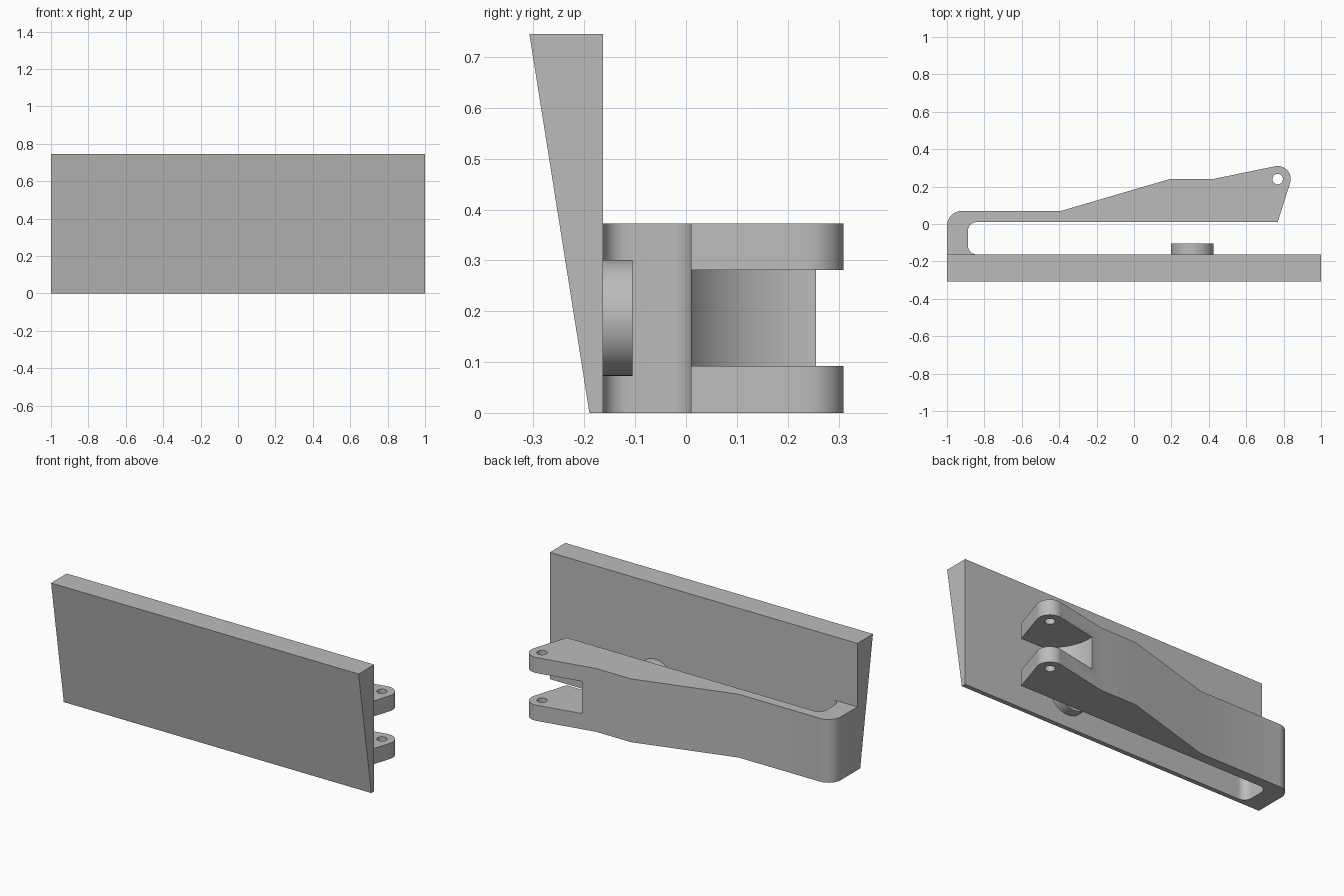
import bpy, bmesh, math
from mathutils import Matrix

if "Cube" in bpy.data.objects:
    bpy.data.objects.remove(bpy.data.objects["Cube"])

grey = bpy.data.materials.new("steel_grey")
grey.diffuse_color = (0.5, 0.5, 0.5, 1)
grey.use_nodes = True
grey.node_tree.nodes["Principled BSDF"].inputs["Base Color"].default_value = grey.diffuse_color

# Axis frames: profile (u, v) and extrusion direction w mapped to world
ALONG_X = Matrix(((0, 0, 1), (1, 0, 0), (0, 1, 0))).to_4x4()    # u=y, v=z, w=x
ALONG_Y = Matrix(((1, 0, 0), (0, 0, 1), (0, 1, 0))).to_4x4()    # u=x, v=z, w=y
ALONG_Z = Matrix.Identity(4)                                    # u=x, v=y, w=z


def arc(cx, cy, r, a0, a1, n=12):
    return [(cx + r * math.cos(math.radians(a0 + (a1 - a0) * i / n)),
             cy + r * math.sin(math.radians(a0 + (a1 - a0) * i / n))) for i in range(n + 1)]


def circle(cx, cy, r, n=48):
    return arc(cx, cy, r, 0, 360, n)[:-1]


def prism(name, profile, w0, w1, frame):
    bm = bmesh.new()
    face = bm.faces.new([bm.verts.new((u, v, w0)) for u, v in profile])
    ext = bmesh.ops.extrude_face_region(bm, geom=[face])["geom"]
    bmesh.ops.translate(bm, vec=(0, 0, w1 - w0),
                        verts=[g for g in ext if isinstance(g, bmesh.types.BMVert)])
    bm.transform(frame)
    bmesh.ops.recalc_face_normals(bm, faces=bm.faces)
    mesh = bpy.data.meshes.new(name)
    bm.to_mesh(mesh)
    bm.free()
    obj = bpy.data.objects.new(name, mesh)
    mesh.materials.append(grey)
    bpy.context.collection.objects.link(obj)
    return obj


def activate(obj):
    bpy.ops.object.select_all(action="DESELECT")
    obj.select_set(True)
    bpy.context.view_layer.objects.active = obj


def cut(obj, cutter):
    cutter.hide_render = True
    mod = obj.modifiers.new("cut", "BOOLEAN")
    mod.operation, mod.solver, mod.object = "DIFFERENCE", "EXACT", cutter
    activate(obj)
    bpy.ops.object.modifier_apply(modifier=mod.name)
    bpy.data.objects.remove(cutter)


# Tapered mounting plate with two upright slots
BACK = -0.163
plate = prism("mounting_plate", [(-0.19, 0), (BACK, 0), (BACK, 0.745), (-0.308, 0.745)],
              -1, 1, ALONG_X)
for side in (-1, 1):
    x = side * 0.7
    slot = arc(x, 0.56, 0.056, 0, 180) + arc(x, 0.472, 0.056, 180, 360)
    cut(plate, prism("slot_cutter", slot, -0.5, 0.1, ALONG_Y))

# Folded spring arm: rounded hook at the left, widening to a forked right end
PIN = (0.768, 0.24)
outline = [(0.768, 0.01)]
outline += arc(*PIN, 0.07, -17, 101, 20)
outline += [(0.42, 0.24), (0.19, 0.24), (-0.39, 0.07)]
outline += arc(-0.92, -0.01, 0.08, 90, 180)
outline += [(-1, BACK), (-0.84, BACK)]
outline += arc(-0.84, -0.115, 0.048, 270, 180)
outline += arc(-0.84, -0.038, 0.048, 180, 90)
arm = prism("hinge_arm", outline, 0, 0.372, ALONG_Z)

# Round-bottomed gap between the fork prongs, and the pin hole
cut(arm, prism("fork_gap_cutter", circle(*PIN, 0.27, 96), 0.092, 0.281, ALONG_Z))
cut(arm, prism("pin_hole_cutter", circle(*PIN, 0.028, 32), -0.1, 0.5, ALONG_Z))

# Round stop boss on the back of the plate
boss = prism("stop_boss", circle(0.312, 0.187, 0.114), BACK - 0.005, -0.105, ALONG_Y)

for obj in (plate, arm, boss):
    activate(obj)
    bpy.ops.object.shade_smooth_by_angle(angle=math.radians(25))
